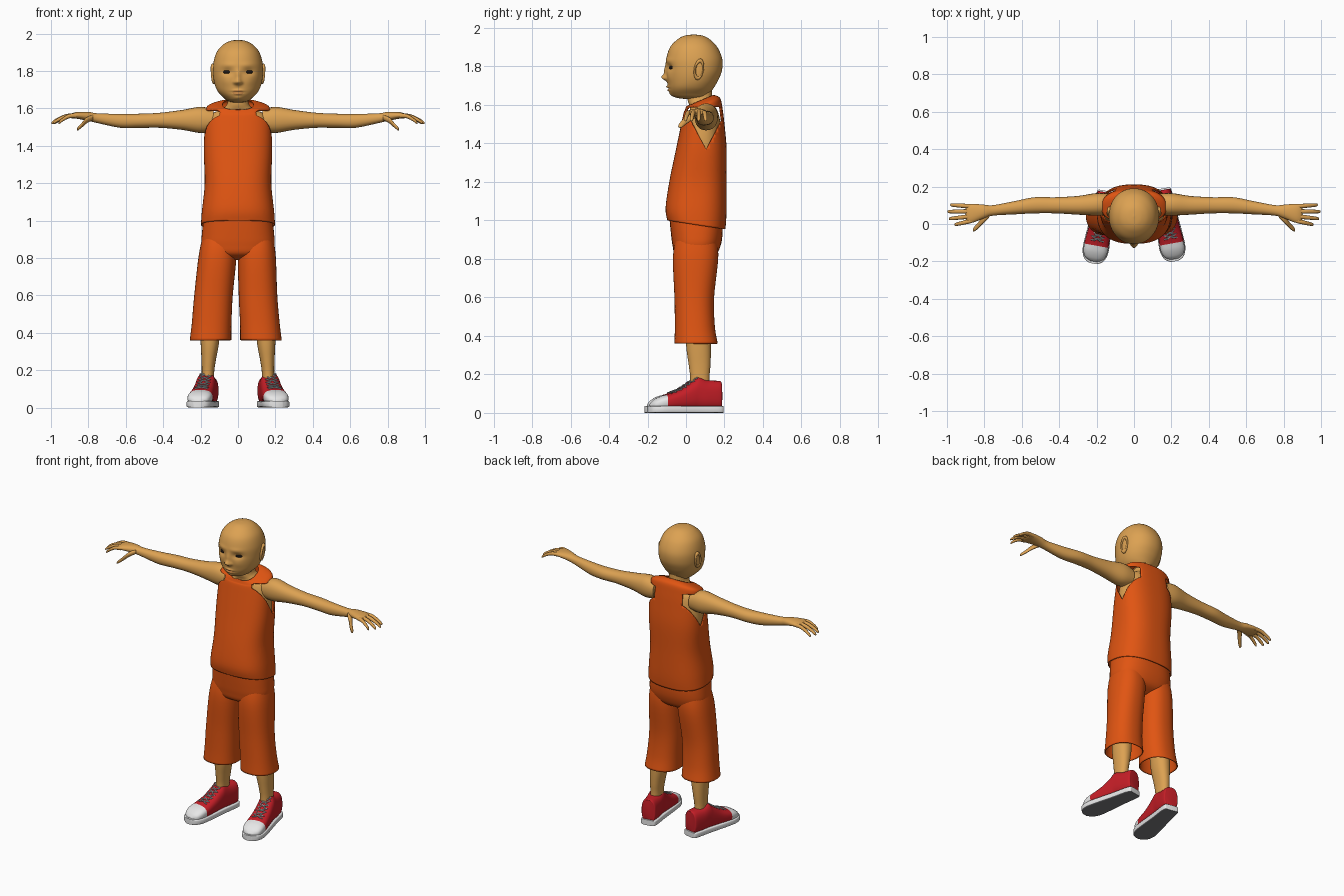
import bpy, bmesh, math
from mathutils import Vector

if "Cube" in bpy.data.objects:
    bpy.data.objects.remove(bpy.data.objects["Cube"])


def material(name, r, g, b):
    m = bpy.data.materials.new(name)
    m.use_nodes = True
    m.diffuse_color = (r, g, b, 1)
    m.node_tree.nodes["Principled BSDF"].inputs["Base Color"].default_value = (r, g, b, 1)
    return m


SKIN = material("skin", .72, .36, .085)
LIPS = material("lips", .58, .25, .065)
CLOTH = material("orange cloth", .75, .09, .006)
RED = material("red canvas", .56, .013, .02)
WHITE = material("white rubber", .8, .8, .8)
GREY = material("grey sole", .2, .2, .21)
LACE = material("grey lace", .42, .44, .44)
DARK = material("dark eye", .012, .008, .006)


def smooth_rows(rows, k):
    """Catmull-Rom interpolation of number tuples."""
    out = []
    for i in range(len(rows) - 1):
        four = [rows[max(0, min(len(rows) - 1, i + d))] for d in (-1, 0, 1, 2)]
        for j in range(k):
            t = j / k
            out.append([b + t / 2 * (c - a + t * (2*a - 5*b + 4*c - d + t * (3*(b - c) + d - a)))
                        for a, b, c, d in zip(*four)])
    return out + [list(rows[-1])]


def ring(centre, u, v, power, n):
    def bend(c):
        return math.copysign(abs(c) ** (2 / power), c)
    angles = [math.tau * i / n for i in range(n)]
    return [Vector(centre) + Vector(u) * bend(math.cos(a)) + Vector(v) * bend(math.sin(a))
            for a in angles]


def loft(name, rings, mats, cap=True, sharp=60):
    bm = bmesh.new()
    loops = [[bm.verts.new(p) for p in r] for r in rings]
    n = len(loops[0])
    for a, b in zip(loops, loops[1:]):
        for i in range(n):
            bm.faces.new((a[i], a[(i + 1) % n], b[(i + 1) % n], b[i]))
    if cap:
        bm.faces.new(loops[0])
        bm.faces.new(loops[-1])
    bmesh.ops.recalc_face_normals(bm, faces=bm.faces)
    me = bpy.data.meshes.new(name)
    bm.to_mesh(me)
    bm.free()
    for m in mats:
        me.materials.append(m)
    me.shade_smooth()
    me.set_sharp_from_angle(angle=math.radians(sharp))
    ob = bpy.data.objects.new(name, me)
    bpy.context.collection.objects.link(ob)
    return ob


def upright(name, rows, mat, power=2.2, n=48, k=5, **opts):
    """Rows: z, centre x, half width, front y, back y, tilt."""
    rings = []
    for z, x, w, f, b, tilt in smooth_rows(rows, k):
        h = (b - f) / 2
        rings.append(ring((x, (f + b) / 2, z), (w, 0, 0), (0, h, h * tilt), power, n))
    return loft(name, rings, [mat], **opts)


def sideways(name, rows, side, n=24, k=5):
    """Rows: x, y, z, radius in y, radius in z."""
    rings = [ring((side * x, y, z), (0, ry, 0), (0, 0, rz), 2.2, n)
             for x, y, z, ry, rz in smooth_rows(rows, k)]
    return loft(name, rings, [SKIN])


def thicken(ob):
    mod = ob.modifiers.new("thickness", "SOLIDIFY")
    mod.thickness, mod.offset = .006, -1


def snap(ob, p):
    p = Vector(p)
    return min((v.co for v in ob.data.vertices), key=lambda c: (c - p).length).copy()


def finish(name, mat):
    ob = bpy.context.object
    ob.name = name
    ob.data.materials.append(mat)
    ob.data.shade_smooth()
    return ob


# Head, with the face pushed in and out by soft bumps
head = upright("head", [
    (1.966, 0, .004, .036, .046, 0), (1.96, 0, .042, -.008, .088, 0),
    (1.94, 0, .08, -.045, .125, 0), (1.9, 0, .114, -.083, .163, 0),
    (1.84, 0, .132, -.102, .188, 0), (1.78, 0, .133, -.103, .187, 0),
    (1.73, 0, .125, -.097, .168, 0), (1.69, 0, .108, -.092, .145, 0),
    (1.66, 0, .08, -.08, .125, 0), (1.638, 0, .052, -.05, .11, 0),
    (1.628, 0, .004, .03, .04, 0)], SKIN, 2.1, 128, 8)
BUMPS = [  # x, z, spread x, spread z, push in y
    (0, 1.742, .016, .016, -.026), (0, 1.775, .014, .03, -.011),
    (.016, 1.738, .01, .008, -.01), (.058, 1.795, .03, .018, .013),
    (.05, 1.832, .04, .012, -.004), (0, 1.694, .025, .006, -.01),
    (0, 1.677, .02, .006, -.009), (0, 1.686, .03, .003, .005),
    (0, 1.655, .025, .012, -.007), (.06, 1.74, .03, .025, -.004)]
for v in head.data.vertices:
    if v.co.y < 0:
        x, z = abs(v.co.x), v.co.z
        v.co.y += sum(d * math.exp(-((x - bx) / sx) ** 2 - ((z - bz) / sz) ** 2)
                      for bx, bz, sx, sz, d in BUMPS)
head.data.materials.append(LIPS)
for f in head.data.polygons:
    c = f.center
    if c.y < 0 and (c.x / .03) ** 2 + ((c.z - 1.685) / .014) ** 2 < 1:
        f.material_index = 1

# Eyes and ears
for s, side in ((1, "left"), (-1, "right")):
    bpy.ops.mesh.primitive_uv_sphere_add(segments=24, ring_count=12, radius=1,
                                         location=snap(head, (s * .06, -.08, 1.795)),
                                         rotation=(0, 0, s * .4))
    finish(side + "_eye", DARK).scale = (.023, .006, .01)
    spot = Vector((s * .131, .067, 1.785))
    bpy.ops.mesh.primitive_uv_sphere_add(segments=24, ring_count=12, radius=1,
                                         location=spot, rotation=(-.15, 0, 0))
    finish(side + "_ear", SKIN).scale = (.007, .024, .05)
    bpy.ops.mesh.primitive_torus_add(major_radius=1, minor_radius=.25, location=spot,
                                     rotation=(-.15, math.pi / 2, 0))
    rim = finish(side + "_ear_rim", SKIN)
    rim.rotation_euler = (-.15, s * .1, s * .2)
    for v in rim.data.vertices:
        v.co = (v.co.z * .04, v.co.y * .021, v.co.x * .045)
    rim.data.flip_normals()

# Neck and upper body
upright("torso", [
    (1.2, 0, .155, -.06, .19, 0), (1.37, 0, .168, -.03, .192, 0),
    (1.5, 0, .162, 0, .18, 0), (1.565, 0, .145, .018, .165, 0),
    (1.597, 0, .085, .02, .143, .1), (1.63, 0, .056, .008, .136, 0),
    (1.7, 0, .054, .015, .135, 0)], SKIN, 2.3)

# Sleeveless shirt, with an armhole cut between slanted planes
shirt = upright("shirt", [
    (.977, 0, .198, -.097, .205, -.15), (1.05, 0, .193, -.106, .21, -.1),
    (1.2, 0, .178, -.087, .21, 0), (1.37, 0, .183, -.052, .211, 0),
    (1.5, 0, .18, -.025, .2, 0), (1.57, 0, .174, -.012, .19, .1),
    (1.603, 0, .168, -.005, .18, .3), (1.619, 0, .125, 0, .16, .36),
    (1.622, 0, .082, 0, .14, .42)], CLOTH, 2.5, 72, cap=False)
bm = bmesh.new()
bm.from_mesh(shirt.data)
LOW, TOP, SLOPE = 1.37, 1.59, .55
for co, no in (((0, .105, LOW), (0, 1, SLOPE)), ((0, .105, LOW), (0, 1, -SLOPE)),
               ((0, 0, TOP), (0, 0, 1))):
    bmesh.ops.bisect_plane(bm, geom=bm.verts[:] + bm.edges[:] + bm.faces[:],
                           plane_co=co, plane_no=no)
hole = []
for f in bm.faces:
    c = f.calc_center_median()
    if abs(c.x) > .1 and c.z < TOP and abs(c.y - .105) < (c.z - LOW) * SLOPE:
        hole.append(f)
bmesh.ops.delete(bm, geom=hole, context="FACES")
bm.to_mesh(shirt.data)
bm.free()
thicken(shirt)

# Shorts: seat
upright("shorts_seat", [
    (1.0, 0, .185, -.085, .19, 0), (.93, 0, .193, -.078, .19, 0),
    (.87, 0, .194, -.07, .18, 0), (.82, 0, .17, -.055, .155, 0),
    (.79, 0, .08, 0, .1, 0)], CLOTH, 2.5)

for s, side in ((1, "left"), (-1, "right")):
    # Shorts: wide leg, hanging a little to the right
    lean = -.012
    leg = upright(side + "_shorts_leg", [
        (.95, s * .095, .085, -.04, .15, 0), (.82, s * .104 + lean / 3, .101, -.067, .168, 0),
        (.6, s * .119 + lean, .103, -.06, .146, 0), (.45, s * .129 + lean, .106, -.058, .15, 0),
        (.36, s * .135 + lean, .111, -.06, .165, 0)], CLOTH, 2.3, cap=False)
    thicken(leg)

    # Bare lower leg
    upright(side + "_lower_leg", [
        (.55, s * .145, .058, -.005, .125, 0), (.36, s * .15, .05, 0, .13, 0),
        (.25, s * .157, .038, .014, .127, 0), (.18, s * .161, .033, .022, .122, 0),
        (.08, s * .163, .033, .02, .125, 0)], SKIN, n=32)

    # Arm and palm
    sideways(side + "_arm", [
        (.13, .105, 1.535, .056, .058), (.2, .105, 1.538, .06, .07),
        (.3, .1, 1.538, .05, .053), (.42, .1, 1.536, .043, .04),
        (.53, .1, 1.533, .043, .038), (.63, .088, 1.533, .036, .037),
        (.75, .073, 1.547, .028, .026), (.8, .067, 1.557, .036, .024),
        (.86, .058, 1.562, .05, .018), (.89, .056, 1.56, .047, .013),
        (.9, .056, 1.558, .03, .006)], s)

    # Fingers and thumb
    for i, (y, tip_x, tip_y) in enumerate(((.094, .983, .102), (.068, .998, .066),
                                           (.042, .99, .028), (.018, .96, -.004))):
        def at(t, z, r):
            return (.865 + (tip_x - .865) * t, y + (tip_y - y) * t, z, r, r)
        sideways(f"{side}_finger_{i + 1}", [
            at(0, 1.561, .012), at(.4, 1.558, .0115), at(.75, 1.54, .01),
            at(.95, 1.524, .008), at(1, 1.519, .002)], s, 12, 4)
    sideways(side + "_thumb", [
        (.775, .05, 1.552, .016, .014), (.81, .02, 1.535, .02, .016),
        (.835, -.01, 1.51, .016, .013), (.855, -.028, 1.492, .012, .01),
        (.862, -.034, 1.486, .003, .003)], s, 16)

    # Shoe upper with a white toe cap
    def place(ob):
        ob.location = (s * .18, .006 + s * .006, 0)
        ob.rotation_euler.z = s * .18

    rings = [ring((0, y, (top + .015) / 2), (w, 0, 0), (0, 0, (top - .015) / 2), 2.6, 40)
             for y, w, top in smooth_rows([
                 (.172, .035, .158), (.164, .047, .166), (.1, .053, .17), (.05, .054, .187),
                 (.02, .056, .165), (-.04, .06, .125), (-.1, .065, .1), (-.15, .064, .085),
                 (-.185, .05, .065), (-.203, .02, .045)], 6)]
    upper = loft(side + "_shoe_upper", rings, [RED, WHITE])
    for f in upper.data.polygons:
        f.material_index = int(f.center.y < -.115)
    place(upper)

    # Rubber sole with a grey underside
    rings = [ring((0, y, .018), (w, 0, 0), (0, 0, .018), 7, 32)
             for y, w in smooth_rows([(.18, .03), (.165, .05), (.05, .057), (-.08, .068),
                                      (-.15, .069), (-.195, .052), (-.215, .02)], 5)]
    sole = loft(side + "_shoe_sole", rings, [WHITE, GREY], sharp=40)
    for f in sole.data.polygons:
        f.material_index = int(f.normal.z < -.7)
    place(sole)

    # Crossed laces lying on the upper
    cu = bpy.data.curves.new(side + "_laces", "CURVE")
    cu.dimensions = "3D"
    cu.bevel_depth, cu.bevel_resolution = .004, 2
    for start in (1, -1):
        sp = cu.splines.new("POLY")
        path = []
        for i in range(7):
            x, y = start * (-1) ** i * .04, -.1 + .022 * i
            for share in (1, .5, 0, -.5):
                path.append((x * share, y + .011 * (1 - share), .2 - (.04 - y) * .6))
        sp.points.add(len(path) - 1)
        for pt, p in zip(sp.points, path):
            pt.co = (*(snap(upper, p) + Vector((0, 0, .002))), 1)
    cu.materials.append(LACE)
    laces = bpy.data.objects.new(side + "_laces", cu)
    bpy.context.collection.objects.link(laces)
    place(laces)
